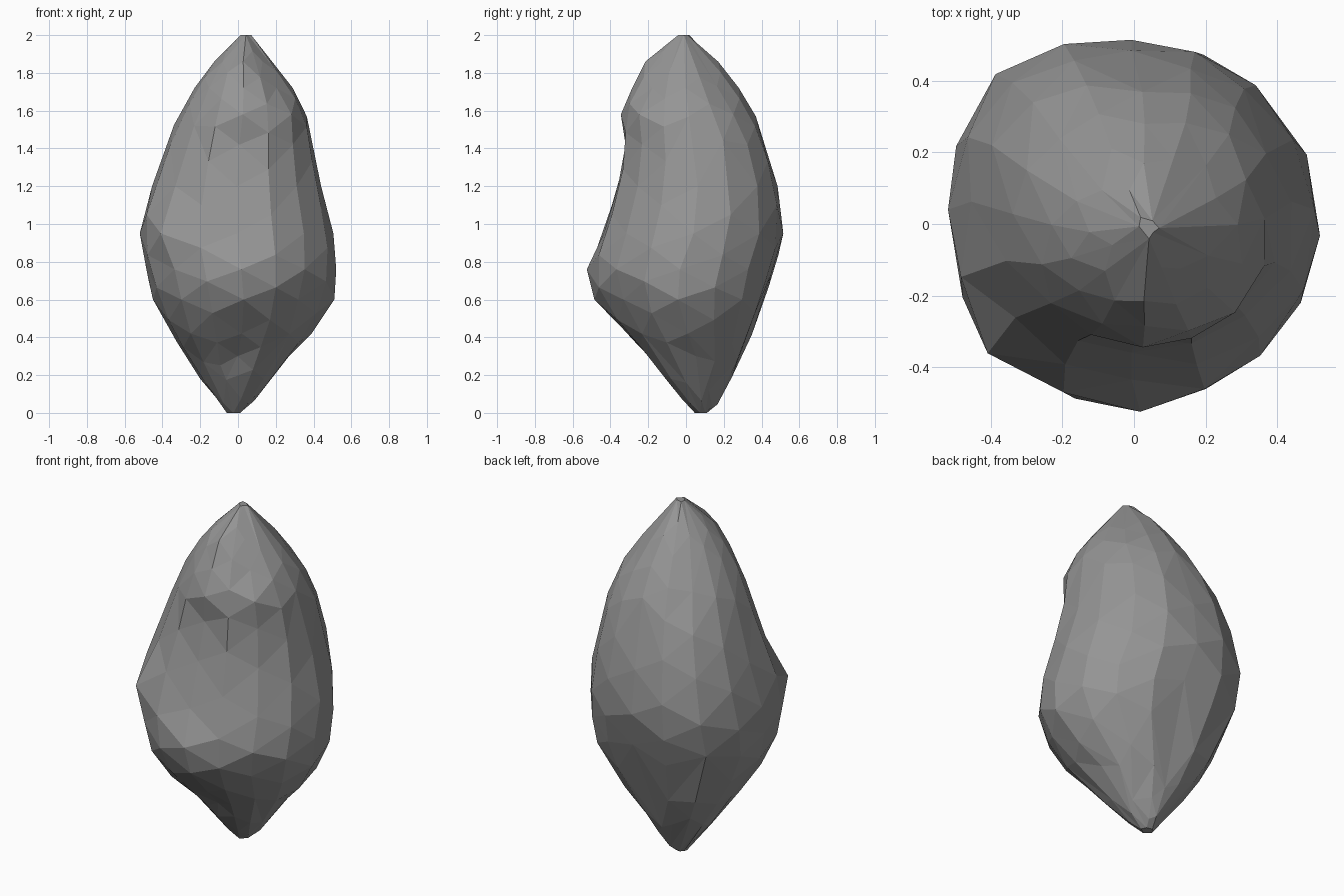
import bpy, bmesh, math

if "Cube" in bpy.data.objects:
    bpy.data.objects.remove(bpy.data.objects["Cube"])

# Rock sections: height, then the outward extent in 8 directions
# (right, back-right, back, back-left, left, front-left, front, front-right)
SECTIONS = [
    (0.00, .01, .07, .11, .105, .06, -.01, -.05, -.045),
    (0.05, .07, .12, .17, .14, .09, .04, .00, .02),
    (0.18, .18, .20, .24, .24, .20, .14, .11, .15),
    (0.30, .27, .29, .285, .33, .275, .24, .18, .25),
    (0.42, .39, .37, .33, .40, .35, .36, .31, .36),
    (0.60, .51, .47, .40, .475, .45, .475, .485, .46),
    (0.76, .52, .50, .46, .54, .485, .51, .525, .51),
    (0.95, .505, .515, .515, .57, .52, .545, .435, .47),
    (1.20, .44, .485, .485, .52, .455, .42, .36, .40),
    (1.42, .395, .43, .42, .44, .38, .35, .32, .37),
    (1.58, .36, .365, .365, .34, .31, .30, .345, .375),
    (1.72, .29, .265, .28, .24, .23, .24, .285, .27),
    (1.86, .18, .155, .17, .13, .125, .15, .215, .18),
    (2.00, .07, .045, .01, .00, -.02, .00, .04, .05),
]
N = 16
BULGE = 1.02  # in-between corners sit slightly further out


def corners(z, *ext):
    """The 16 corner points of one section, around its own centre."""
    cx, cy = (ext[0] - ext[4]) / 2, (ext[2] - ext[6]) / 2
    rad = [e - cx * math.cos(i * math.pi / 4) - cy * math.sin(i * math.pi / 4)
           for i, e in enumerate(ext)]
    pts = []
    for k in range(N):
        a = 2 * math.pi * k / N
        r = (rad[k // 2] + rad[((k + 1) // 2) % 8]) / 2 * (BULGE if k % 2 else 1)
        pts.append((cx + r * math.cos(a), cy + r * math.sin(a), z))
    return pts


# Stagger the in-between corners by part of a level, so no level reads as a ring
levels = [corners(*s) for s in SECTIONS]
bm = bmesh.new()
rings = []
for i, pts in enumerate(levels):
    ring = []
    for k, p in enumerate(pts):
        if k % 2 and 0 < i < len(levels) - 1:
            t = 0.4 if k % 4 == 1 else -0.4
            q = levels[i + (1 if t > 0 else -1)][k]
            p = [a + (b - a) * abs(t) for a, b in zip(p, q)]
        ring.append(bm.verts.new(p))
    rings.append(ring)

# Loft the sections into one closed body
for lo, hi in zip(rings, rings[1:]):
    for k in range(N):
        j = (k + 1) % N
        bm.faces.new((lo[k], lo[j], hi[j], hi[k]))
bm.faces.new(rings[0][::-1])
bm.faces.new(rings[-1])
bmesh.ops.triangulate(bm, faces=bm.faces[:], quad_method='SHORT_EDGE')
bmesh.ops.recalc_face_normals(bm, faces=bm.faces[:])
mesh = bpy.data.meshes.new("rock")
bm.to_mesh(mesh)
bm.free()
rock = bpy.data.objects.new("rock", mesh)
bpy.context.collection.objects.link(rock)

# Merge small facets into larger irregular chipped ones
mod = rock.modifiers.new("facets", 'DECIMATE')
mod.ratio = 0.75

# Dark stone grey
stone = bpy.data.materials.new("dark_stone")
stone.diffuse_color = (0.3, 0.3, 0.3, 1)
stone.use_nodes = True
stone.node_tree.nodes["Principled BSDF"].inputs["Base Color"].default_value = stone.diffuse_color
mesh.materials.append(stone)
